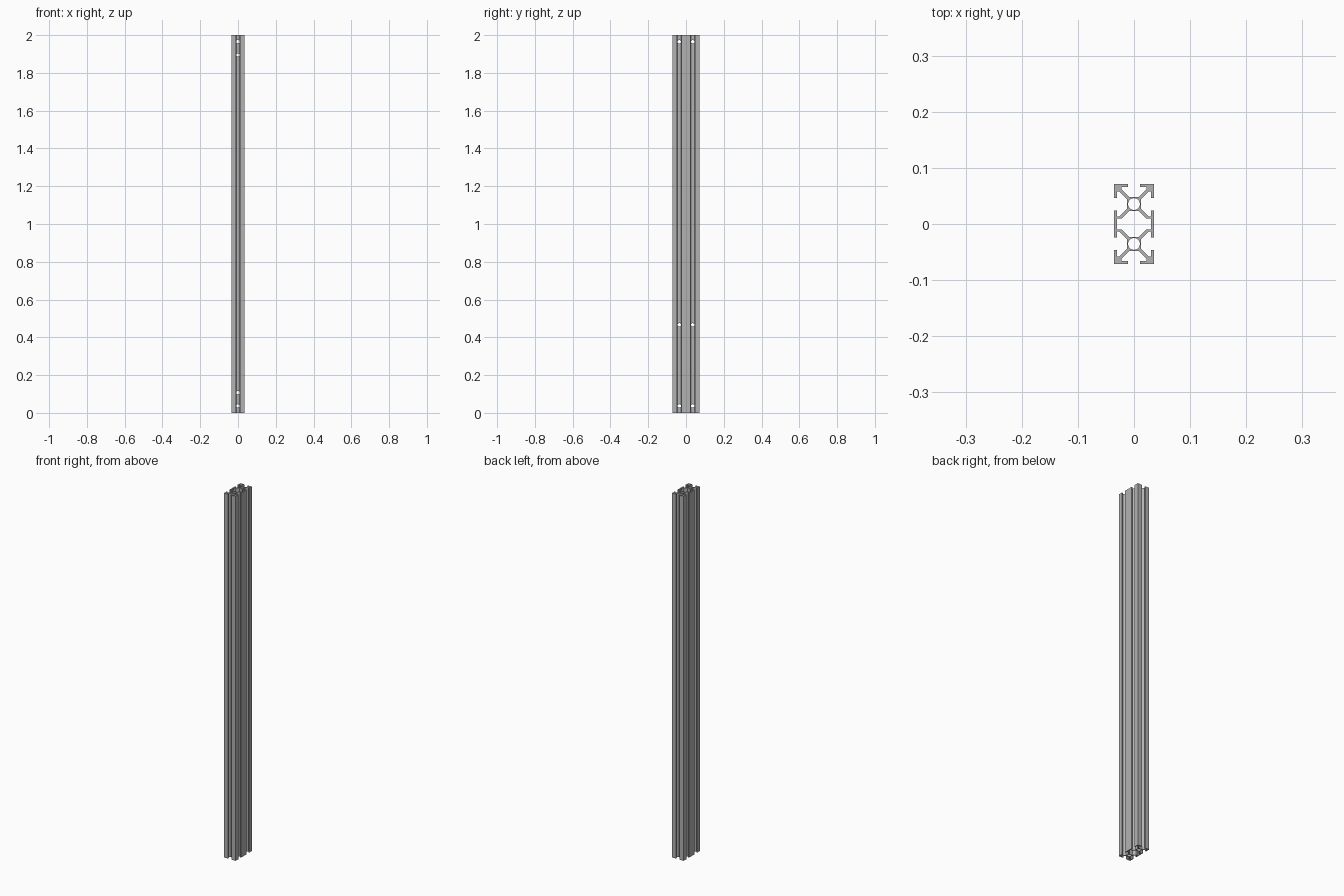
import bpy
import bmesh
import math

cube = bpy.data.objects.get("Cube")
if cube:
    bpy.data.objects.remove(cube, do_unlink=True)

LENGTH = 2.0
CELL = 0.0355      # half width of one square cell
BORE = 0.0105      # radius of the bore along each cell
DRILL = 0.009      # radius of the cross holes

aluminium = bpy.data.materials.new("aluminium grey")
aluminium.use_nodes = True
grey = (0.45, 0.45, 0.45, 1)
aluminium.diffuse_color = grey
aluminium.node_tree.nodes["Principled BSDF"].inputs["Base Color"].default_value = grey


def four_way(quarter):
    """Mirror a quarter outline (from +y axis to +x axis) into a closed loop."""
    right = quarter + [(x, -y) for x, y in reversed(quarter)]
    return right + [(-x, y) for x, y in reversed(right)]


def circle(cx, cy, r, n=32):
    return [(cx + r * math.cos(2 * math.pi * i / n),
             cy + r * math.sin(2 * math.pi * i / n)) for i in range(n)]


# Outer outline: corner arm, mirrored over its diagonal, then the side wall
arm = [(0.0085, 0.0125), (0.022, 0.026), (0.022, 0.0305),
       (0.011, 0.0305), (0.011, CELL), (CELL, CELL)]
arm += [(v, u) for u, v in reversed(arm[:-1])]
wall = [(0.0125, -0.0085), (0.026, -0.022), (0.0305, -0.022),
        (0.0305, -0.011), (CELL, -0.011)]
outline = four_way([(u, v + CELL) for u, v in arm + wall])

# Cavity between the two cells
cavity = four_way([(0.0085, 0.023), (0.022, 0.0095), (0.0305, 0.0095)])

# Filled curve profile extruded along z
curve = bpy.data.curves.new("extruded_rail", "CURVE")
curve.dimensions = "2D"
curve.fill_mode = "BOTH"
curve.extrude = LENGTH / 2
for loop in (outline, cavity, circle(0, CELL, BORE), circle(0, -CELL, BORE)):
    spline = curve.splines.new("POLY")
    spline.points.add(len(loop) - 1)
    for point, (x, y) in zip(spline.points, loop):
        point.co = (x, y, 0, 1)
    spline.use_cyclic_u = True
rail = bpy.data.objects.new("extruded_rail", curve)
rail.location.z = LENGTH / 2
bpy.context.collection.objects.link(rail)
bpy.ops.object.select_all(action="DESELECT")
rail.select_set(True)
bpy.context.view_layer.objects.active = rail
bpy.ops.object.convert(target="MESH")
rail = bpy.context.object

# Weld the caps to the sides
bm = bmesh.new()
bm.from_mesh(rail.data)
bmesh.ops.remove_doubles(bm, verts=bm.verts, dist=0.00002)
bmesh.ops.recalc_face_normals(bm, faces=bm.faces)
bm.to_mesh(rail.data)
bm.free()
rail.data.materials.clear()
rail.data.materials.append(aluminium)


# Cross holes drilled through the hubs
def drill(name, location, rotation, depth):
    bpy.ops.mesh.primitive_cylinder_add(vertices=24, radius=DRILL, depth=depth,
                                        location=location, rotation=rotation)
    cutter = bpy.context.object
    cutter.name = name
    cutter.data.materials.append(aluminium)
    bpy.context.view_layer.objects.active = rail
    cut = rail.modifiers.new(name, "BOOLEAN")
    cut.operation = "DIFFERENCE"
    cut.solver = "EXACT"
    cut.object = cutter
    bpy.ops.object.modifier_apply(modifier=name)
    bpy.data.objects.remove(cutter, do_unlink=True)


for z in (0.037, 0.107, 1.895, 1.965):
    drill("long_hole", (0, 0, z), (math.pi / 2, 0, 0), 0.2)
for z in (0.037, 0.466, 1.965):
    for y in (-CELL, CELL):
        drill("side_hole", (0, y, z), (0, math.pi / 2, 0), 0.1)

bpy.ops.object.select_all(action="DESELECT")
rail.select_set(True)
bpy.context.view_layer.objects.active = rail
bpy.ops.object.shade_smooth_by_angle(angle=math.radians(30))
